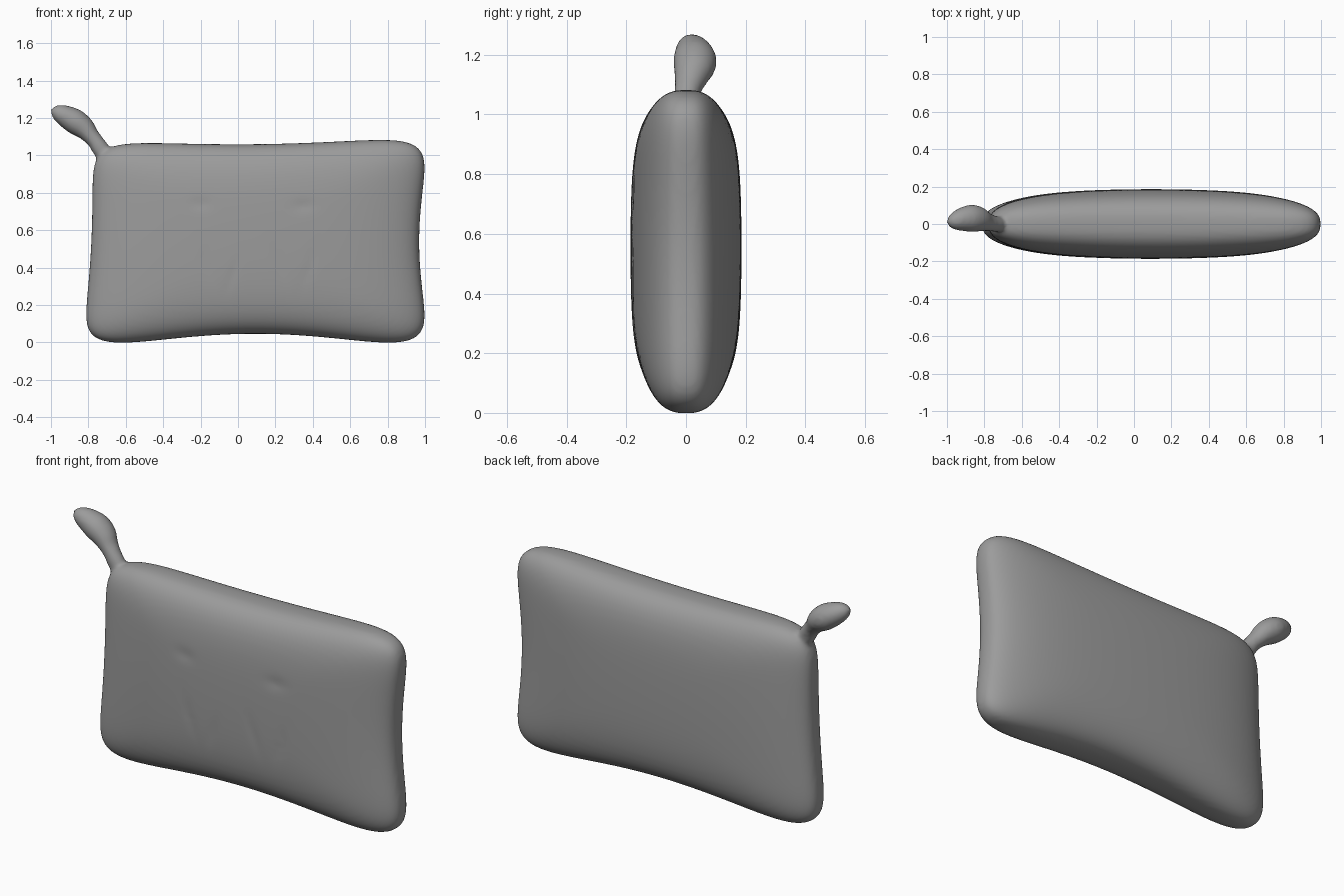
import bpy, bmesh
from math import sin, cos, pi, exp
from mathutils import Vector

if "Cube" in bpy.data.objects:
    bpy.data.objects.remove(bpy.data.objects["Cube"])


def build(bm, rings, start, end):
    """Skin a list of closed rings, capped by a point at either end."""
    loops = [[bm.verts.new(p) for p in ring] for ring in rings]
    n = len(loops[0])
    for a, b in zip(loops, loops[1:]):
        for i in range(n):
            j = (i + 1) % n
            bm.faces.new((a[i], a[j], b[j], b[i]))
    for loop, tip, flip in ((loops[0], start, 1), (loops[-1], end, 0)):
        t = bm.verts.new(tip)
        for i in range(n):
            bm.faces.new((loop[i], loop[(i + 1) % n], t))


# Shallow creases on the front: x, z, width, height, depth, lean
CREASES = [(-.20, .74, .05, .03, .005, 0), (.35, .73, .06, .03, .005, 0),
           (-.17, .42, .02, .10, .003, .3), (-.03, .36, .02, .08, .003, -.3),
           (.22, .42, .02, .10, .003, .3), (.38, .40, .02, .10, .003, -.3)]


def body_point(u, v, rho, side):
    # pillow outline with pinched edges
    pinch_v, pinch_u = (1 - min(1, v * v)) ** 2, (1 - min(1, u * u)) ** 2
    left = -.828 + .027 * (v + 1) + .016 * pinch_v
    right = 1.013 - .044 * pinch_v
    low = -.018 + .064 * pinch_u
    high = 1.082 + .012 * u - .022 * pinch_u
    x = left + (right - left) * (u + 1) / 2
    z = low + (high - low) * (v + 1) / 2
    # stuffed thickness
    t = .186 * (1 - .24 * u * u) * (1 - .1 * v * v) * max(0, 1 - rho ** 5) ** .37
    if side < 0:
        for cx, cz, w, h, d, lean in CREASES:
            dx = x - cx + lean * (z - cz)
            t -= d * exp(-(dx / w) ** 2 - ((z - cz) / h) ** 2)
    return Vector((x, side * t, z))


# Outline of a rounded square, sampled evenly along its sides
N, POWER = 48, 9
outline = []
for k in range(4):
    for i in range(N):
        a, b = 1, -1 + 2 * i / N
        for _ in range(k):
            a, b = -b, a
        s = (abs(a) ** POWER + abs(b) ** POWER) ** (1 / POWER)
        outline.append((a / s, b / s))

# Pillow body: rings from front centre, round the rim, to back centre
bm = bmesh.new()
M = 40
rings = []
for i in range(1, 2 * M):
    phi = pi * i / (2 * M)
    rho, side = sin(phi), (-1 if i <= M else 1)
    rings.append([body_point(u * rho, v * rho, rho, side) for u, v in outline])
build(bm, rings, body_point(0, 0, 0, -1), body_point(0, 0, 0, 1))

# Corner knob: x, y, z, in-plane radius, y radius
KNOB = [(-.70, 0, .98, .045, .035), (-.735, 0, 1.035, .046, .042),
        (-.762, .005, 1.075, .043, .045), (-.79, .015, 1.108, .047, .053),
        (-.825, .027, 1.147, .060, .067), (-.87, .03, 1.18, .067, .073),
        (-.918, .027, 1.207, .060, .064), (-.958, .02, 1.227, .047, .05),
        (-.985, .016, 1.239, .030, .031)]


def spline(t):
    """Smooth interpolation through the knob sections."""
    i = min(int(t), len(KNOB) - 2)
    f = t - i
    p = [KNOB[max(0, min(len(KNOB) - 1, i + k))] for k in (-1, 0, 1, 2)]
    return [.5 * (2 * b + (c - a) * f + (2 * a - 5 * b + 4 * c - d) * f * f
                  + (3 * b - a - 3 * c + d) * f ** 3) for a, b, c, d in zip(*p)]


rings = []
for i in range(6 * (len(KNOB) - 1) + 1):
    t = i / 6
    x, y, z, r, ry = spline(t)
    q, p = spline(min(t + .05, len(KNOB) - 1)), spline(max(t - .05, 0))
    axis = Vector((q[0] - p[0], 0, q[2] - p[2])).normalized()
    across = Vector((-axis.z, 0, axis.x))
    rings.append([Vector((x, y, z)) + across * r * cos(2 * pi * k / 32)
                  + Vector((0, ry * sin(2 * pi * k / 32), 0)) for k in range(32)])
build(bm, rings, (-.70, 0, .975), (-1.003, .015, 1.247))

# One soft skin over body and knob
bmesh.ops.recalc_face_normals(bm, faces=bm.faces)
me = bpy.data.meshes.new("pillow")
bm.to_mesh(me)
bm.free()
pillow = bpy.data.objects.new("pillow", me)
bpy.context.collection.objects.link(pillow)
remesh = pillow.modifiers.new("merge", 'REMESH')
remesh.mode = 'VOXEL'
remesh.voxel_size = .011
remesh.use_smooth_shade = True
smooth = pillow.modifiers.new("soften", 'SMOOTH')
smooth.factor = .5
smooth.iterations = 8

# Dark grey
mat = bpy.data.materials.new("dark_grey")
mat.diffuse_color = (.33, .33, .33, 1)
mat.use_nodes = True
mat.node_tree.nodes["Principled BSDF"].inputs["Base Color"].default_value = mat.diffuse_color
me.materials.append(mat)
